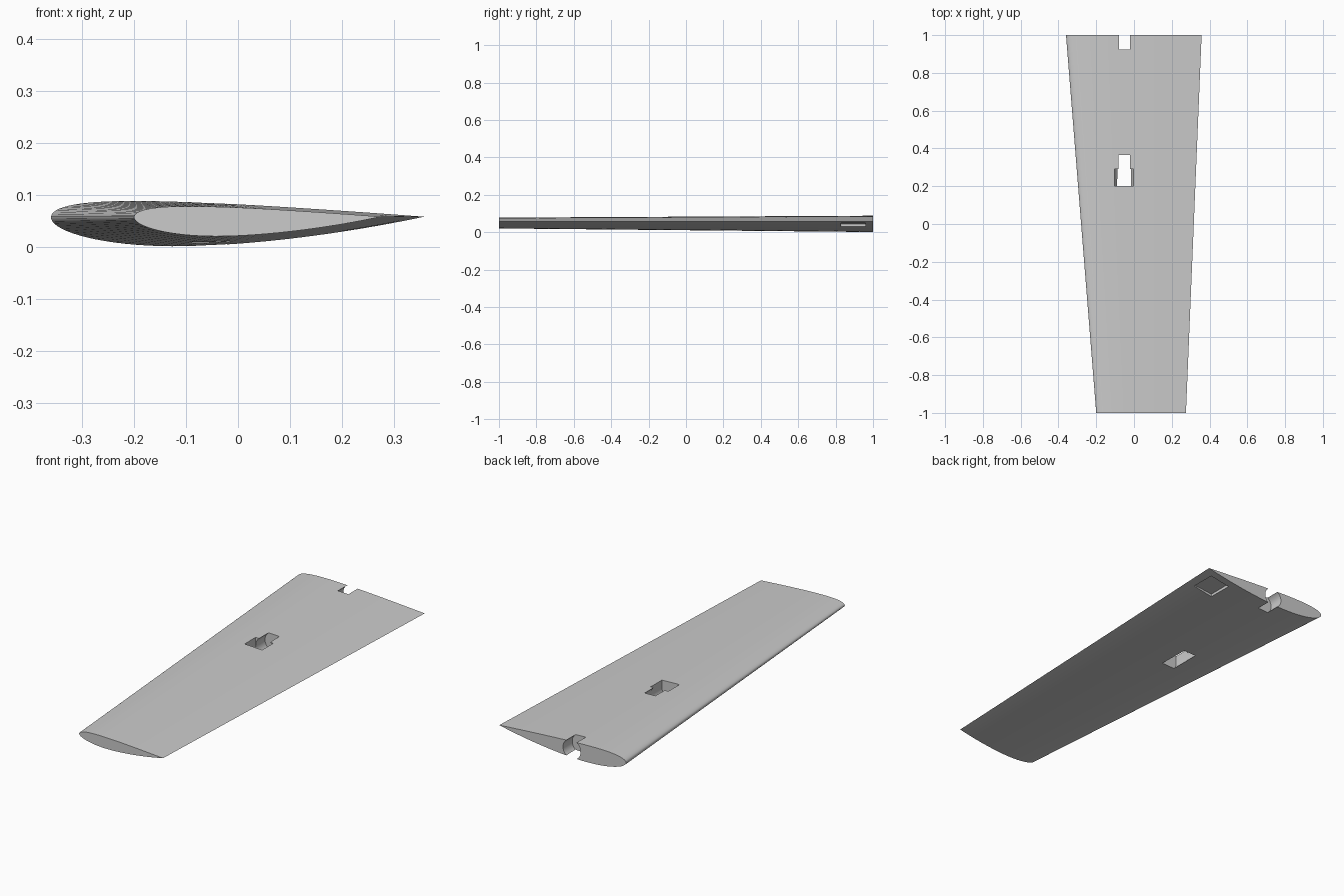
import bpy, bmesh, math

cube = bpy.data.objects.get("Cube")
if cube:
    bpy.data.objects.remove(cube, do_unlink=True)

CHORD_Z = 0.058          # height of the chord line
BORE_X, BORE_Z, BORE_R = -0.053, 0.0435, 0.05

grey = bpy.data.materials.new("plain_grey")
grey.use_nodes = True
colour = (0.6, 0.6, 0.6, 1)
grey.diffuse_color = colour
grey.node_tree.nodes["Principled BSDF"].inputs["Base Color"].default_value = colour


def airfoil(lead, trail, count=44):
    """Closed outline of an inverted 12 percent section with 2 percent camber."""
    chord = trail - lead

    def point(t, side):
        thick = 0.6 * (0.2969 * math.sqrt(t) - 0.126 * t - 0.3516 * t**2
                       + 0.2843 * t**3 - 0.1036 * t**4)
        m, p = 0.02, 0.4
        d = p if t < p else 1 - p
        base = 0 if t < p else 1 - 2 * p
        camber = m / d**2 * (base + 2 * p * t - t * t)
        slope = math.atan(2 * m / d**2 * (p - t))
        return (lead + chord * (t - side * thick * math.sin(slope)),
                CHORD_Z - chord * (camber + side * thick * math.cos(slope)))

    steps = [(1 - math.cos(math.pi * i / count)) / 2 for i in range(count + 1)]
    return [point(t, 1) for t in reversed(steps)] + [point(t, -1) for t in steps[1:-1]]


def loft(name, front, back, y0, y1):
    """Solid between two matching x-z outlines."""
    bm = bmesh.new()
    a = [bm.verts.new((x, y0, z)) for x, z in front]
    b = [bm.verts.new((x, y1, z)) for x, z in back]
    n = len(a)
    for i in range(n):
        j = (i + 1) % n
        bm.faces.new((a[i], a[j], b[j], b[i]))
    bm.faces.new(a)
    bm.faces.new(b)
    bmesh.ops.recalc_face_normals(bm, faces=bm.faces)
    mesh = bpy.data.meshes.new(name)
    bm.to_mesh(mesh)
    bm.free()
    mesh.materials.append(grey)
    obj = bpy.data.objects.new(name, mesh)
    bpy.context.collection.objects.link(obj)
    return obj


def arc(radius, start, end, count):
    return [(BORE_X + radius * math.cos(start + (end - start) * i / count),
             BORE_Z + radius * math.sin(start + (end - start) * i / count))
            for i in range(count + 1)]


# Tapered wing panel
wing = loft("wing_panel", airfoil(-0.20, 0.275), airfoil(-0.36, 0.358), -1, 1)

# Round bores, open-topped pocket and shallow underside recess
root_circle = arc(BORE_R, 0, 2 * math.pi, 48)[:-1]
mid_circle = arc(BORE_R - 0.0005, 0, 2 * math.pi, 48)[:-1]
trough = arc(BORE_R, -math.pi, 0, 24) + [(BORE_X + BORE_R, 0.2), (BORE_X - BORE_R, 0.2)]
recess = [(0.2, 0.0), (0.31, 0.0), (0.31, 0.0555), (0.2, 0.044)]

cutters = [
    loft("root_bore_cutter", root_circle, root_circle, 0.925, 1.1),
    loft("pocket_cutter", trough, trough, 0.20, 0.29),
    loft("middle_bore_cutter", mid_circle, mid_circle, 0.25, 0.365),
    loft("recess_cutter", recess, recess, 0.83, 0.96),
]

bpy.ops.object.select_all(action='DESELECT')
wing.select_set(True)
bpy.context.view_layer.objects.active = wing
for cutter in cutters:
    cutter.hide_render = True
    cut = wing.modifiers.new(cutter.name, 'BOOLEAN')
    cut.operation = 'DIFFERENCE'
    cut.solver = 'EXACT'
    cut.object = cutter
    bpy.ops.object.modifier_apply(modifier=cut.name)
    bpy.data.objects.remove(cutter, do_unlink=True)

bpy.ops.object.shade_smooth_by_angle(angle=math.radians(30))
